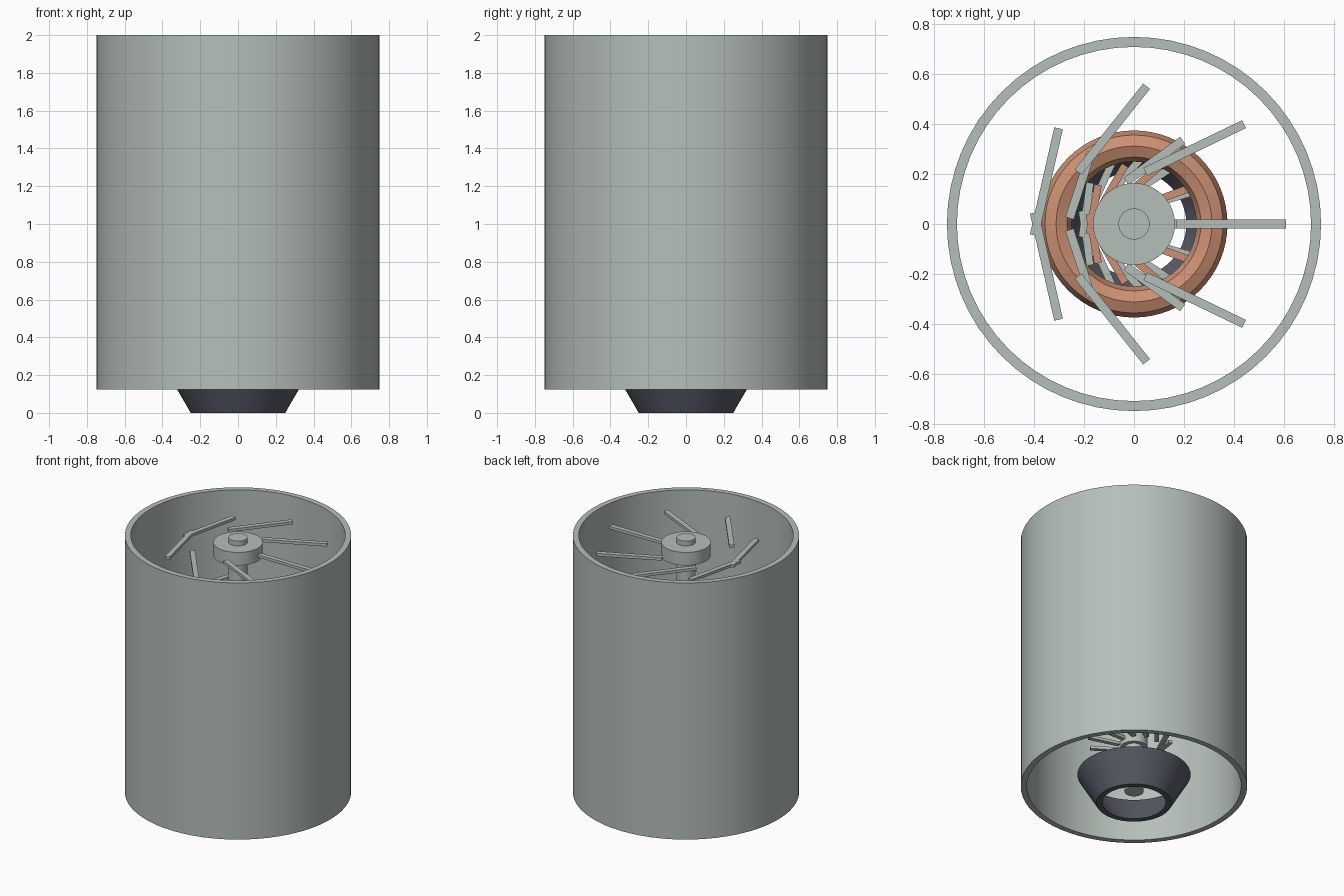
import bpy, bmesh, math
from mathutils import Matrix, Vector

cube = bpy.data.objects.get("Cube")
if cube:
    bpy.data.objects.remove(cube, do_unlink=True)


def material(name, rgb):
    m = bpy.data.materials.new(name)
    m.use_nodes = True
    m.diffuse_color = (*rgb, 1)
    m.node_tree.nodes["Principled BSDF"].inputs["Base Color"].default_value = (*rgb, 1)
    return m


STEEL = material("pale steel", (0.46, 0.52, 0.48))
COPPER = material("copper", (0.60, 0.28, 0.17))
DARK = material("dark metal", (0.10, 0.105, 0.135))


def finish(name, bm, mat, smooth=True):
    bmesh.ops.recalc_face_normals(bm, faces=bm.faces)
    mesh = bpy.data.meshes.new(name)
    bm.to_mesh(mesh)
    bm.free()
    mesh.materials.append(mat)
    obj = bpy.data.objects.new(name, mesh)
    bpy.context.collection.objects.link(obj)
    if smooth:
        bpy.ops.object.select_all(action="DESELECT")
        obj.select_set(True)
        bpy.context.view_layer.objects.active = obj
        bpy.ops.object.shade_smooth_by_angle(angle=math.radians(30))
    return obj


def revolve(name, profile, mat, segments=64):
    """Spin a closed (radius, height) profile about the z axis."""
    bm = bmesh.new()
    rings = []
    for k in range(segments):
        a = math.tau * k / segments
        rings.append([bm.verts.new((r * math.cos(a), r * math.sin(a), z)) for r, z in profile])
    n = len(profile)
    for k in range(segments):
        here, there = rings[k], rings[(k + 1) % segments]
        for i in range(n):
            j = (i + 1) % n
            bm.faces.new((here[i], there[i], there[j], here[j]))
    return finish(name, bm, mat)


def cylinder(name, radius, bottom, top, mat):
    bm = bmesh.new()
    bmesh.ops.create_cone(bm, cap_ends=True, segments=48, radius1=radius, radius2=radius,
                          depth=top - bottom,
                          matrix=Matrix.Translation((0, 0, (bottom + top) / 2)))
    return finish(name, bm, mat)


def blade_row(name, count, radius, length, z, mat, width=0.035, height=0.02):
    """Flat bars set round a circle, each turned by half its position angle."""
    bm = bmesh.new()
    for k in range(count):
        a = math.tau * k / count
        place = Matrix.Translation((radius * math.cos(a), radius * math.sin(a), z))
        turn = Matrix.Rotation(a / 2, 4, "Z")
        size = Matrix.Diagonal(Vector((length, width, height, 1)))
        bmesh.ops.create_cube(bm, size=1, matrix=place @ turn @ size)
    return finish(name, bm, mat, smooth=False)


# Outer shell and exhaust nozzle, both open at each end
revolve("casing", [(0.75, 0.125), (0.75, 2), (0.71, 2), (0.71, 0.125)], STEEL)
revolve("exhaust_nozzle", [(0.25, 0), (0.375, 0.215), (0.335, 0.215), (0.21, 0)], DARK)

# Central shaft with its hubs
cylinder("shaft", 0.0625, 0.085, 1.985, STEEL)
cylinder("fan_hub", 0.164, 1.855, 1.95, STEEL)
cylinder("compressor_hub", 0.125, 1.52, 1.62, STEEL)
cylinder("turbine_hub", 0.09, 0.42, 0.5, STEEL)

# Blade rows, from inlet to exhaust
blade_row("fan_blades", 7, 0.39, 0.44, 1.90, STEEL)
blade_row("compressor_blades", 5, 0.266, 0.28, 1.57, STEEL)
blade_row("copper_vanes", 9, 0.172, 0.2, 0.8, COPPER, width=0.03)
blade_row("turbine_blades", 11, 0.2, 0.22, 0.46, STEEL, width=0.03)

# Combustor ring with an eight-sided section
section = [(0.3125 + 0.0625 * math.cos(math.tau * i / 8),
            1.05 + 0.0625 * math.sin(math.tau * i / 8)) for i in range(8)]
revolve("combustor_ring", section, COPPER)
